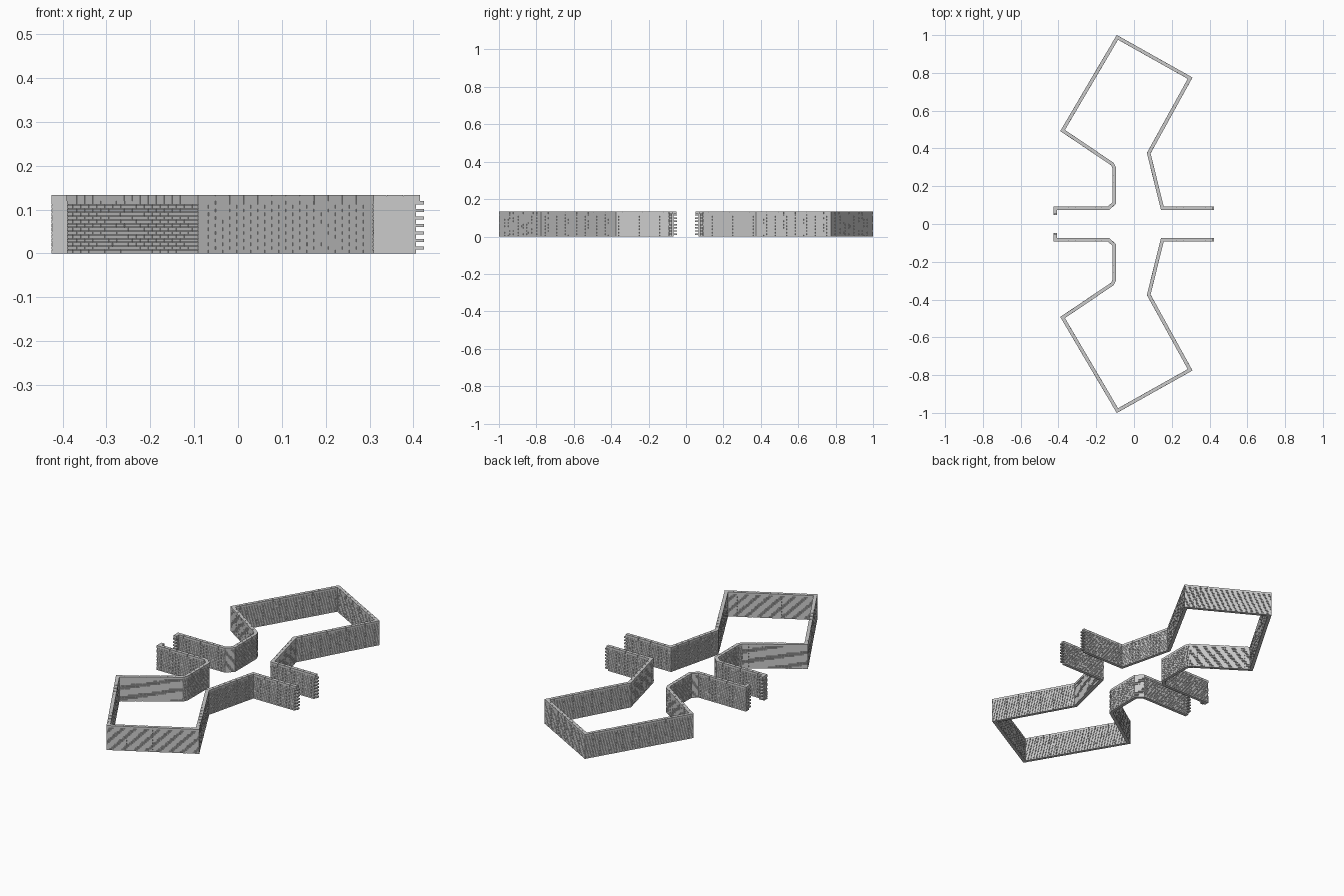
import bpy, bmesh, random
from mathutils import Vector

if "Cube" in bpy.data.objects:
    bpy.data.objects.remove(bpy.data.objects["Cube"])

random.seed(4)
WALL_H, TOP = 0.12, 0.133
COURSES = 14
BRICK = 0.036
GAP = 0.0016

# Centre line of the wall on the +y half (the other half is mirrored)
PATH = [(-0.416, 0.048), (-0.416, 0.083), (-0.135, 0.083), (-0.104, 0.112),
        (-0.104, 0.295), (-0.114, 0.317), (-0.378, 0.495), (-0.088, 0.988),
        (0.297, 0.772), (0.078, 0.375), (0.150, 0.083), (0.424, 0.083)]

# Slightly darker stone grey
stone = bpy.data.materials.new("stone_grey")
stone.diffuse_color = (0.62, 0.62, 0.62, 1)
stone.use_nodes = True
stone.node_tree.nodes["Principled BSDF"].inputs["Base Color"].default_value = stone.diffuse_color


def offsets(pts):
    """Unit normals per segment and mitre vectors per point."""
    normals = []
    for a, b in zip(pts, pts[1:]):
        d = (b - a).normalized()
        normals.append(Vector((-d.y, d.x)))
    mitres = [normals[0]]
    for n0, n1 in zip(normals, normals[1:]):
        m = (n0 + n1).normalized()
        mitres.append(m / m.dot(n0))
    mitres.append(normals[-1])
    return normals, mitres


def prism(bm, p, q, mp, mq, left, right, z0, z1):
    """Six-sided block from p to q with its own end directions."""
    base = [p + mp * left, q + mq * left, q - mq * right, p - mp * right]
    lo = [bm.verts.new((v.x, v.y, z0)) for v in base]
    hi = [bm.verts.new((v.x, v.y, z1)) for v in base]
    bm.faces.new(lo)
    bm.faces.new(hi[::-1])
    for i in range(4):
        j = (i + 1) % 4
        bm.faces.new((lo[i], hi[i], hi[j], lo[j]))


def finish(bm, name):
    bmesh.ops.recalc_face_normals(bm, faces=bm.faces)
    me = bpy.data.meshes.new(name)
    bm.to_mesh(me)
    bm.free()
    me.materials.append(stone)
    ob = bpy.data.objects.new(name, me)
    bpy.context.collection.objects.link(ob)
    mod = ob.modifiers.new("mirror", 'MIRROR')
    mod.use_axis = (False, True, False)
    mod.use_mirror_merge = False


def trimmed(start, end):
    pts = [Vector(p) for p in PATH]
    pts[0].y += start
    pts[-1].x -= end
    return (pts, *offsets(pts))


def blocks(bm, data, i, cuts, z0, z1, half, jitter):
    """Row of blocks along segment i, mitred where it meets a corner."""
    pts, normals, mitres = data
    a, b = pts[i], pts[i + 1]
    g = GAP / (b - a).length / 2
    for t0, t1 in zip(cuts, cuts[1:]):
        m0 = mitres[i] if t0 == 0 else normals[i]
        m1 = mitres[i + 1] if t1 == 1 else normals[i]
        s0 = t0 if t0 == 0 else t0 + g
        s1 = t1 if t1 == 1 else t1 - g
        prism(bm, a.lerp(b, s0), a.lerp(b, s1), m0, m1,
              half + random.uniform(0, jitter), half + random.uniform(0, jitter),
              z0, z1)


# Recessed mortar core
core = trimmed(0.018, 0.019)
bm = bmesh.new()
for i in range(len(PATH) - 1):
    blocks(bm, core, i, [0, 1], 0, WALL_H, 0.0068, 0)
finish(bm, "mortar_core")

# Coping stones on a solid bed
cap = trimmed(0.004, 0.009)
bm = bmesh.new()
for i in range(len(PATH) - 1):
    n = max(1, round((cap[0][i + 1] - cap[0][i]).length / BRICK))
    blocks(bm, cap, i, [0, 1], WALL_H, TOP - 0.002, 0.0080, 0)
    blocks(bm, cap, i, [k / n for k in range(n + 1)], WALL_H, TOP, 0.0090, 0.0006)
finish(bm, "wall_coping")

# Running-bond bricks, toothed at the free ends
full = trimmed(0, 0)
bm = bmesh.new()
ch = WALL_H / COURSES
last = len(PATH) - 2
for i in range(last + 1):
    n = max(1, round((full[0][i + 1] - full[0][i]).length / BRICK))
    for c in range(COURSES):
        if c % 2:
            cuts = [k / n for k in range(n + 1)]
        else:
            cuts = [0] + [(k + 0.5) / n for k in range(n)] + [1]
            if i == 0:
                cuts = cuts[1:]
            if i == last:
                cuts = cuts[:-1]
        blocks(bm, full, i, cuts, c * ch, (c + 1) * ch - GAP * 0.7, 0.0086, 0.0008)
finish(bm, "wall_bricks")
